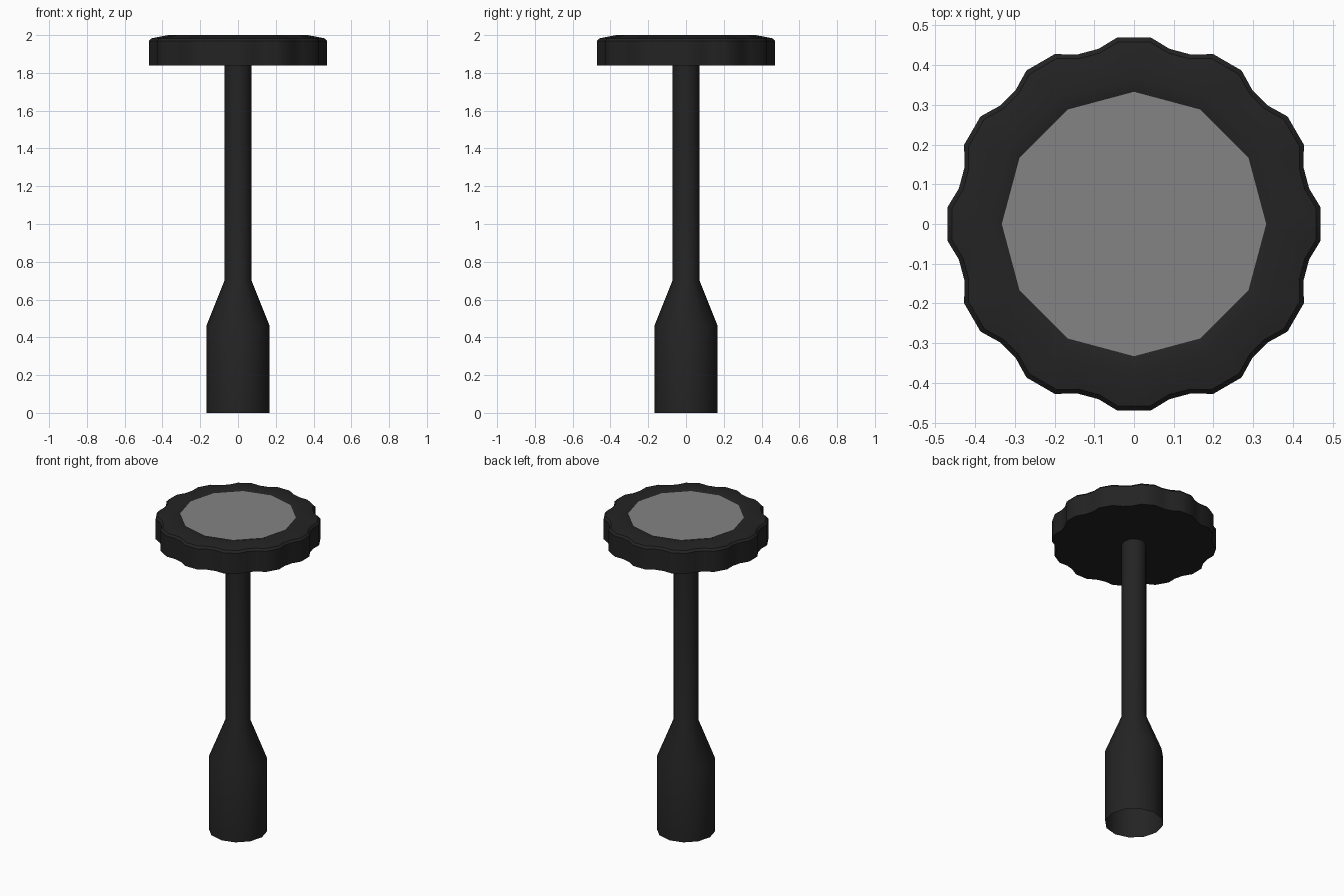
import bpy, bmesh, math

if "Cube" in bpy.data.objects:
    bpy.data.objects.remove(bpy.data.objects["Cube"])

def material(name, v):
    m = bpy.data.materials.new(name)
    m.diffuse_color = (v, v, v, 1)
    m.use_nodes = True
    m.node_tree.nodes["Principled BSDF"].inputs["Base Color"].default_value = m.diffuse_color
    return m

black = material("black_plastic", 0.017)
grey = material("grey_cap", 0.23)

def ring(bm, r, z, n=12):
    return [bm.verts.new((r * math.cos(2 * math.pi * i / n), r * math.sin(2 * math.pi * i / n), z)) for i in range(n)]

def lobed(bm, scale, z):
    # twelve scalloped lobes, four points each
    out = []
    for k in range(12):
        for off, r in ((-5, .472), (5, .472), (11.5, .45), (18.5, .45)):
            a = math.radians(30 * k + off)
            out.append(bm.verts.new((r * scale * math.cos(a), r * scale * math.sin(a), z)))
    return out

def bridge(bm, a, b):
    n = len(a)
    for i in range(n):
        j = (i + 1) % n
        bm.faces.new((a[i], a[j], b[j], b[i]))

def finish(bm, name, mat):
    me = bpy.data.meshes.new(name)
    bm.to_mesh(me)
    bm.free()
    ob = bpy.data.objects.new(name, me)
    bpy.context.collection.objects.link(ob)
    me.materials.append(mat)
    bpy.context.view_layer.objects.active = ob
    bpy.ops.object.select_all(action='DESELECT')
    ob.select_set(True)
    bpy.ops.object.shade_smooth_by_angle(angle=math.radians(35))
    return ob

# stem: open socket, taper and shaft
bm = bmesh.new()
rings = [ring(bm, r, z) for r, z in ((.168, 0), (.168, .46), (.072, .70), (.072, 1.84))]
for a, b in zip(rings, rings[1:]):
    bridge(bm, a, b)
finish(bm, "stem", black)

# scalloped knob head with shallow sunken rim
bm = bmesh.new()
low, side, bevel = lobed(bm, 1, 1.84), lobed(bm, 1, 1.97), lobed(bm, .975, 1.983)
rim, inner = ring(bm, .37, 2.0), ring(bm, .333, 1.99)
bm.faces.new(low[::-1])
bridge(bm, low, side)
bridge(bm, side, bevel)
for k in range(12):
    b = [bevel[(4 * k + i) % 48] for i in range(6)]
    r0, r1 = rim[k], rim[(k + 1) % 12]
    bm.faces.new((b[0], b[1], r0))
    bm.faces.new((b[1], b[2], r0))
    bm.faces.new((b[2], b[3], r1, r0))
    bm.faces.new((b[3], b[4], r1))
bridge(bm, rim, inner)
finish(bm, "knob_head", black)

# cap disc inside the rim
bm = bmesh.new()
bm.faces.new(ring(bm, .333, 1.99))
finish(bm, "cap_disc", grey)
